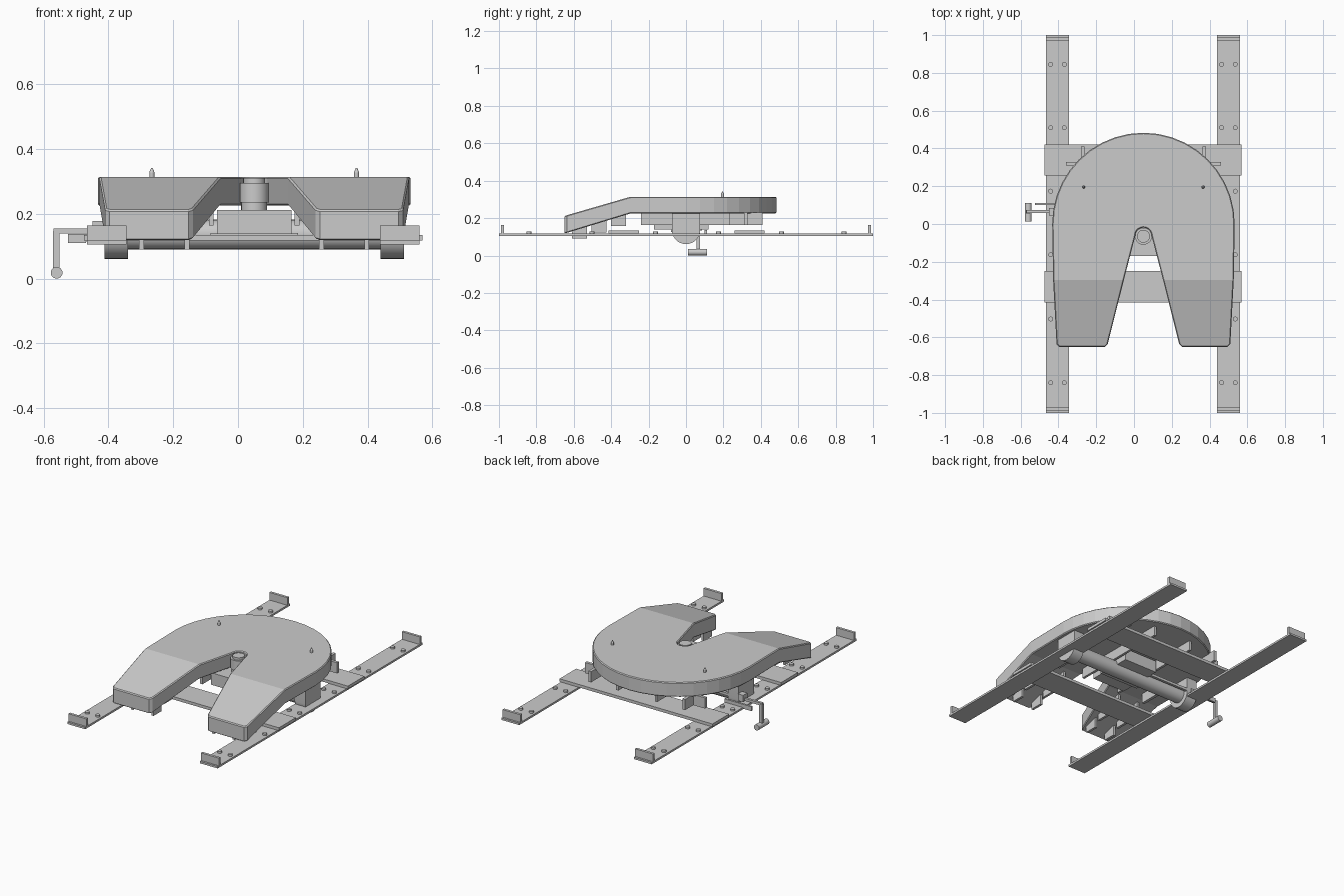
import bpy, bmesh, math
from mathutils import Vector, Matrix

if "Cube" in bpy.data.objects:
    bpy.data.objects.remove(bpy.data.objects["Cube"])

CX = 0.05  # centre line of the coupling

steel = bpy.data.materials.new("grey_steel")
steel.diffuse_color = (0.6, 0.6, 0.6, 1)
steel.use_nodes = True
steel.node_tree.nodes["Principled BSDF"].inputs["Base Color"].default_value = steel.diffuse_color


def finish(name, bm, smooth=False):
    bmesh.ops.recalc_face_normals(bm, faces=bm.faces[:])
    me = bpy.data.meshes.new(name)
    bm.to_mesh(me)
    bm.free()
    me.materials.append(steel)
    ob = bpy.data.objects.new(name, me)
    bpy.context.collection.objects.link(ob)
    if smooth:
        bpy.ops.object.select_all(action='DESELECT')
        ob.select_set(True)
        bpy.context.view_layer.objects.active = ob
        bpy.ops.object.shade_smooth_by_angle(angle=math.radians(35))
    return ob


def box(name, x, y, z):
    """Box from three (low, high) ranges."""
    bm = bmesh.new()
    bmesh.ops.create_cube(bm, size=1)
    for v in bm.verts:
        v.co = Vector([(r[0] + r[1]) / 2 + c * (r[1] - r[0])
                       for c, r in zip(v.co, (x, y, z))])
    return finish(name, bm)


def pair(name, dx, y, z):
    """Box on each side of the centre line."""
    box(name + "_right", (CX + dx[0], CX + dx[1]), y, z)
    box(name + "_left", (CX - dx[1], CX - dx[0]), y, z)


def rod(name, a, b, r, r2=None, n=24):
    """Round bar from point a to point b."""
    a, b = Vector(a), Vector(b)
    d = b - a
    bm = bmesh.new()
    m = Matrix.Translation((a + b) / 2) @ d.to_track_quat('Z', 'Y').to_matrix().to_4x4()
    bmesh.ops.create_cone(bm, cap_ends=True, segments=n, radius1=r,
                          radius2=r if r2 is None else r2, depth=d.length, matrix=m)
    return finish(name, bm, True)


# Top plate: round body and two sloping ramps with a tapered throat
def top_plate():
    bend, tip, c = -0.297, -0.65, 0.014
    bm = bmesh.new()
    cache = {}

    def vert(p):
        key = (round(p[0], 4), round(p[1], 4))
        if key not in cache:
            cache[key] = bm.verts.new((CX + p[0], p[1], 0))
        return cache[key]

    R, edge, inner, side = 0.483, 0.478, 0.104, 0.46
    body = [(R * math.cos(math.pi * i / 20), R * math.sin(math.pi * i / 20)) for i in range(21)]
    body += [(-edge, bend), (-inner, bend)]
    body += [(0.043 * math.cos(t), -0.062 + 0.043 * math.sin(t))
             for t in (math.pi * (1 - i / 10) for i in range(11))]
    body += [(inner, bend), (edge, bend)]
    bm.faces.new([vert(p) for p in body])
    ramp = [(edge, bend), (inner, bend), (0.189, tip + c), (0.189 + c, tip),
            (side - c, tip), (side, tip + c)]
    for s in (1, -1):
        loop = [(s * x, y) for x, y in ramp]
        bm.faces.new([vert(p) for p in (loop[::-1] if s > 0 else loop)])
    bmesh.ops.recalc_face_normals(bm, faces=bm.faces[:])
    low = set(bm.verts)
    bmesh.ops.extrude_face_region(bm, geom=bm.faces[:])
    for v in bm.verts:
        drop = max(0, bend - v.co.y)
        v.co.z = 0.225 - 0.305 * drop if v in low else 0.314 - 0.29 * drop
    ob = finish("top_plate", bm)
    mod = ob.modifiers.new("edge", 'BEVEL')
    mod.width, mod.segments, mod.limit_method = 0.005, 1, 'ANGLE'
    mod.angle_limit = math.radians(50)


top_plate()

# Grease nipples on the plate
for dx in (-0.316, 0.316):
    rod("nipple_stem", (CX + dx, 0.195, 0.31), (CX + dx, 0.195, 0.328), 0.008, n=12)
    rod("nipple_tip", (CX + dx, 0.195, 0.328), (CX + dx, 0.195, 0.342), 0.008, 0.002, n=12)

# Rails with bolts and end stops
for rx in (-0.405, 0.5):
    x = (rx - 0.061, rx + 0.061)
    box("rail", x, (-1, 1), (0.105, 0.117))
    for s in (-1, 1):
        y = sorted((s * 0.972, s * 0.988))
        box("end_stop", x, y, (0.115, 0.164))
    for by in (-0.84, -0.503, -0.163, 0.174, 0.51, 0.845):
        for bx in (-0.036, 0.036):
            rod("bolt", (rx + bx, by, 0.115), (rx + bx, by, 0.128), 0.013, n=12)

# Cross members on the rails
box("front_cross_plate", (-0.475, 0.57), (-0.415, -0.25), (0.117, 0.135))
box("rear_cross_plate", (-0.475, 0.57), (0.258, 0.42), (0.117, 0.135))


# Pivot saddles: U-shaped pedestals holding the shaft
def saddle(x0, x1):
    pts = [(0.075, 0.225)] + [(0.075 * math.cos(t), 0.136 - 0.075 * math.sin(t))
                              for t in (math.pi * i / 16 for i in range(17))] + [(-0.075, 0.225)]
    bm = bmesh.new()
    f = bm.faces.new([bm.verts.new((x0, y, z)) for y, z in pts])
    ext = bmesh.ops.extrude_face_region(bm, geom=[f])
    bmesh.ops.translate(bm, vec=(x1 - x0, 0, 0),
                        verts=[g for g in ext['geom'] if isinstance(g, bmesh.types.BMVert)])
    finish("pivot_saddle", bm, True)


saddle(-0.412, -0.34)
saddle(0.44, 0.512)
rod("pivot_shaft", (-0.37, 0, 0.136), (0.47, 0, 0.136), 0.046)

# Ribs under the ramps
for y0, z0, z1 in ((-0.61, 0.09, 0.165), (-0.505, 0.124, 0.195), (-0.4, 0.158, 0.225)):
    for dx in (0.2, 0.34):
        pair("ramp_rib", (dx, dx + 0.015), (y0, y0 + 0.08), (z0, z1))

# Ribs under the round body
rib_z = (0.164, 0.23)
pair("front_body_rib", (0.125, 0.14), (-0.24, 0.3), rib_z)
pair("outer_body_rib", (0.312, 0.33), (0.23, 0.41), rib_z)
pair("outer_front_rib", (0.312, 0.33), (-0.24, -0.07), rib_z)
pair("rear_cross_rib", (0.33, 0.41), (0.31, 0.328), rib_z)
pair("inner_rear_rib", (0.125, 0.14), (0.3, 0.41), rib_z)

# Lock housing and jaw
box("lock_housing", (-0.065, 0.165), (-0.17, 0.12), (0.138, 0.212))
box("lock_base", (-0.085, 0.185), (-0.08, 0.02), (0.125, 0.14))
ky = -0.065
rod("pin_lower_collar", (CX, ky, 0.2), (CX, ky, 0.235), 0.04)
rod("pin_body", (CX, ky, 0.235), (CX, ky, 0.295), 0.045)
rod("pin_top", (CX, ky, 0.295), (CX, ky, 0.31), 0.034)

# Release handle: pull bar, crank and grip
box("pull_bar", (-0.57, -0.06), (0.057, 0.073), (0.139, 0.155))
box("pull_bar_guide", (-0.45, -0.415), (0.045, 0.085), (0.135, 0.177))
box("guide_tab", (-0.525, -0.47), (0.1, 0.112), (0.11, 0.137))
box("guide_tab_arm", (-0.475, -0.34), (0.1, 0.112), (0.115, 0.137))
box("crank_arm", (-0.571, -0.551), (0.055, 0.075), (0.025, 0.147))
rod("grip", (-0.56, 0.012, 0.018), (-0.56, 0.112, 0.018), 0.018)
